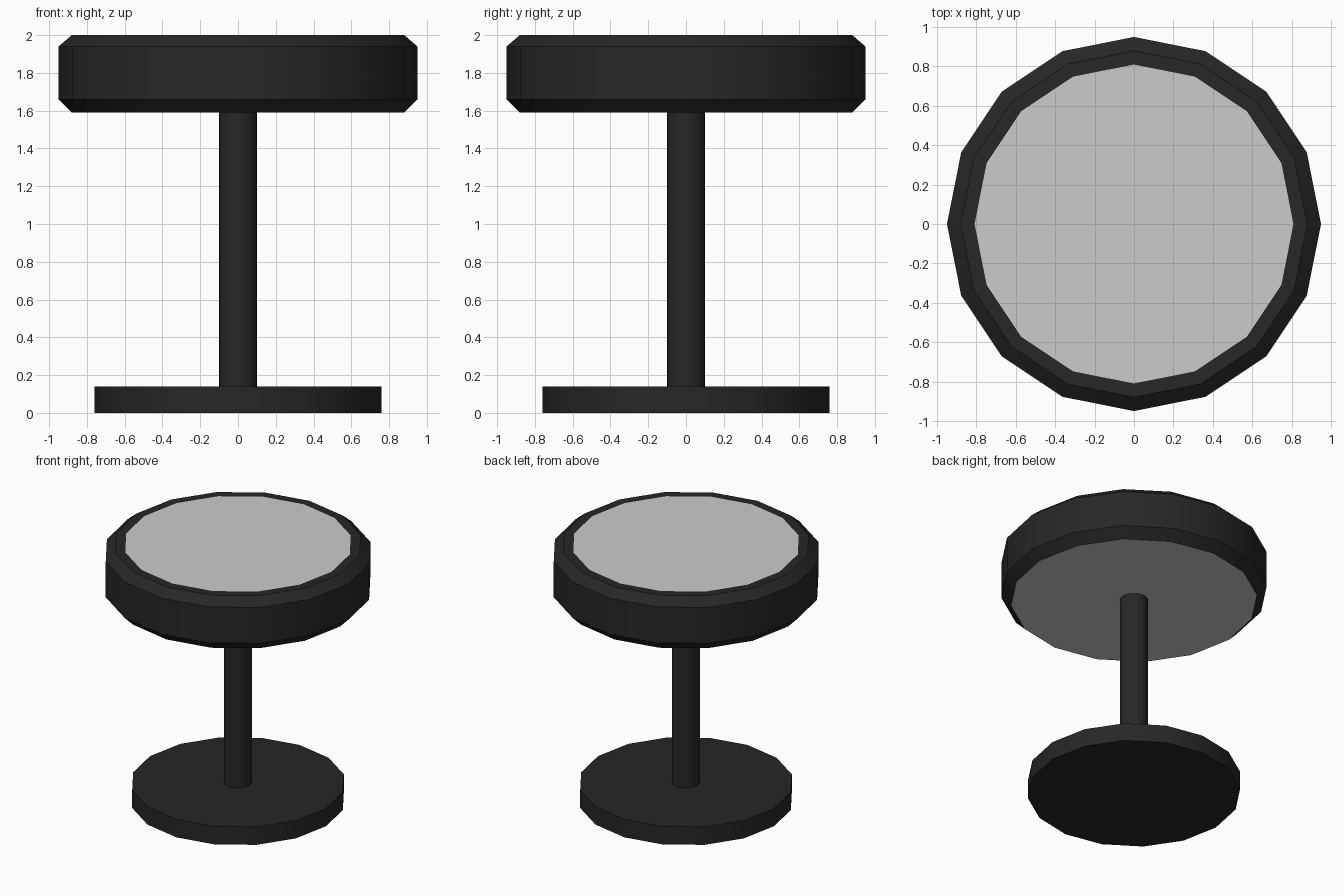
import bpy, bmesh, math

if "Cube" in bpy.data.objects:
    bpy.data.objects.remove(bpy.data.objects["Cube"])

dark = bpy.data.materials.new("dark_finish")
dark.diffuse_color = (0.02, 0.02, 0.02, 1)
dark.use_nodes = True
dark.node_tree.nodes["Principled BSDF"].inputs["Base Color"].default_value = dark.diffuse_color


def lathe(name, profile, sides, mat=None, cap_start=False, cap_end=False):
    """Spin (radius, z) points, listed bottom to top, into a faceted ring."""
    bm = bmesh.new()
    rings = []
    for r, z in profile:
        rings.append([bm.verts.new((r * math.cos(2 * math.pi * i / sides),
                                    r * math.sin(2 * math.pi * i / sides), z))
                      for i in range(sides)])
    for a, b in zip(rings, rings[1:]):
        for i in range(sides):
            j = (i + 1) % sides
            bm.faces.new((a[i], a[j], b[j], b[i]))
    if cap_start:
        bm.faces.new(rings[0][::-1])
    if cap_end:
        bm.faces.new(rings[-1])
    mesh = bpy.data.meshes.new(name)
    bm.to_mesh(mesh)
    bm.free()
    obj = bpy.data.objects.new(name, mesh)
    bpy.context.collection.objects.link(obj)
    if mat:
        mesh.materials.append(mat)
    bpy.ops.object.select_all(action='DESELECT')
    obj.select_set(True)
    bpy.context.view_layer.objects.active = obj
    bpy.ops.object.shade_smooth_by_angle(angle=math.radians(30))
    return obj


# Foot plate and central pole
lathe("base", [(0.76, 0), (0.76, 0.14)], 16, dark, True, True)
lathe("pole", [(0.10, 0.14), (0.10, 1.59)], 32, dark)

# Chamfered dark rim of the top
lathe("top_rim", [(0.88, 1.59), (0.95, 1.66), (0.95, 1.94), (0.88, 2.0), (0.81, 2.0)],
      16, dark)

# Plain grey panels closing the top and the underside
lathe("top_panel", [(0.81, 2.0)], 16, cap_end=True)
lathe("underside_panel", [(0.88, 1.59)], 16, cap_start=True)
